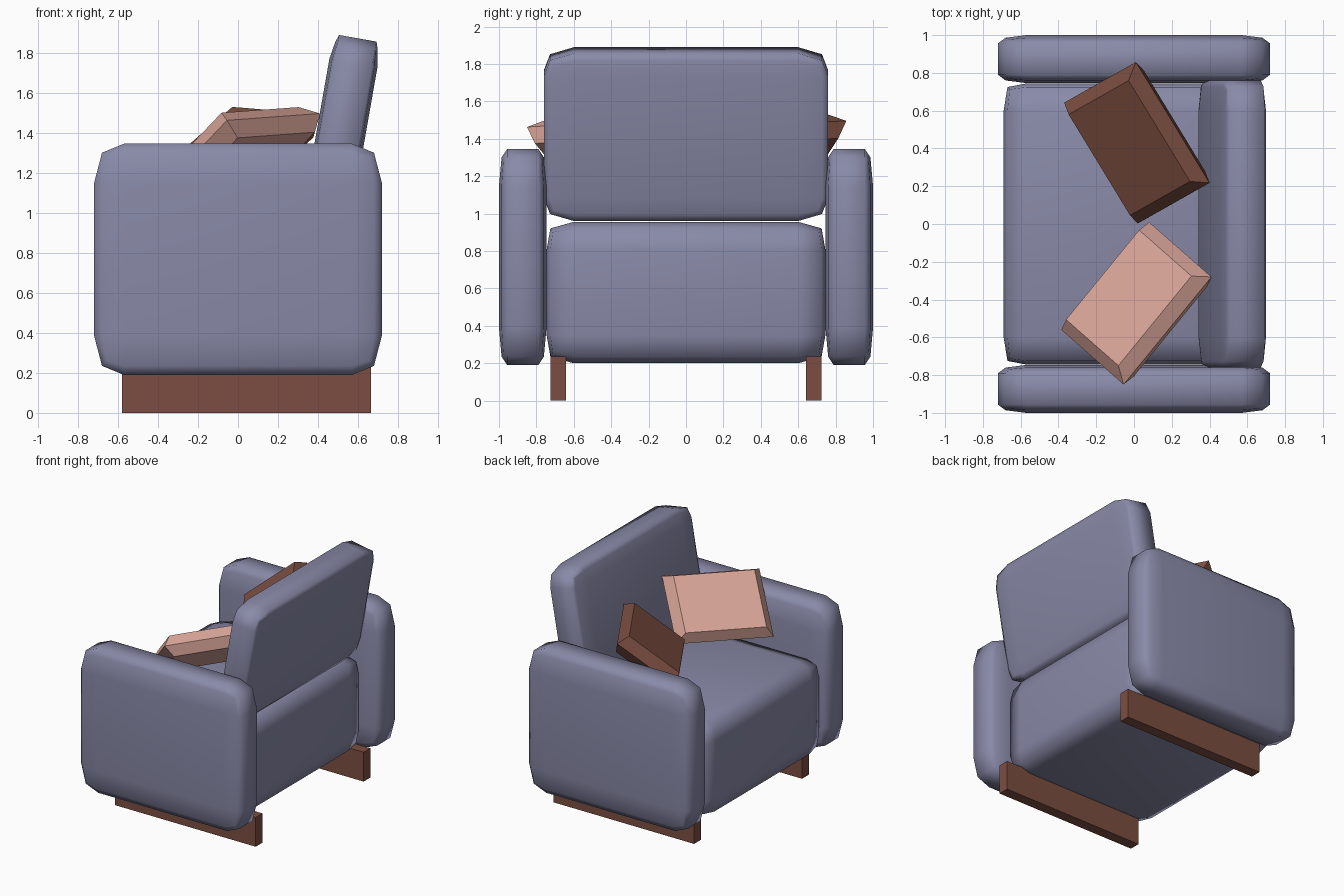
import bpy, bmesh, math
from mathutils import Vector, Matrix

if "Cube" in bpy.data.objects:
    bpy.data.objects.remove(bpy.data.objects["Cube"])


def material(name, rgb):
    m = bpy.data.materials.new(name)
    m.diffuse_color = (*rgb, 1)
    m.use_nodes = True
    m.node_tree.nodes["Principled BSDF"].inputs["Base Color"].default_value = m.diffuse_color
    return m


FABRIC = material("slate blue fabric", (0.25, 0.255, 0.39))
BROWN = material("dark brown", (0.20, 0.076, 0.053))
PINK = material("dusty pink", (0.70, 0.38, 0.32))


def finish(name, bm, mat, smooth):
    bmesh.ops.recalc_face_normals(bm, faces=bm.faces[:])
    for f in bm.faces:
        f.smooth = smooth
    me = bpy.data.meshes.new(name)
    bm.to_mesh(me)
    bm.free()
    me.materials.append(mat)
    ob = bpy.data.objects.new(name, me)
    bpy.context.collection.objects.link(ob)
    return ob


def cushion(name, centre, half, inner, drop, tilt=0.0):
    """Puffy low-poly box: 3 x 3 faces per side, edges and corners pulled in."""
    bm = bmesh.new()
    verts = {}

    def vert(idx):
        if idx not in verts:
            n = sum(i in (0, 3) for i in idx)
            co = []
            for a, i in enumerate(idx):
                s = -1 if i < 2 else 1
                if i in (1, 2):
                    co.append(s * inner[a])
                else:
                    co.append(s * (half[a] - drop[a] * (0, 0, 1, 1.6)[n]))
            verts[idx] = bm.verts.new(co)
        return verts[idx]

    for axis in range(3):
        for end in (0, 3):
            for i in range(3):
                for j in range(3):
                    quad = []
                    for p, q in ((i, j), (i + 1, j), (i + 1, j + 1), (i, j + 1)):
                        idx = [p, q]
                        idx.insert(axis, end)
                        quad.append(vert(tuple(idx)))
                    bm.faces.new(quad)
    ob = finish(name, bm, FABRIC, True)
    ob.location = centre
    ob.rotation_euler.y = tilt
    return ob


def pillow(name, corner, short_end, long_end, mat):
    """Throw pillow: rectangular rim with smaller faces in front and behind."""
    c = Vector(corner)
    u = Vector(short_end) - c
    v = Vector(long_end) - c
    lu, lv = u.length / 2, v.length / 2
    mid = c + (u + v) / 2
    u.normalize()
    n = u.cross(v).normalized()
    v = n.cross(u)
    bm = bmesh.new()
    rings = []
    for h, iu, iv in ((-0.08, 0.045, 0.062), (0, 0, 0), (0.08, 0.045, 0.062)):
        rings.append([bm.verts.new(mid + u * su * (lu - iu) + v * sv * (lv - iv) + n * h)
                      for su, sv in ((-1, -1), (1, -1), (1, 1), (-1, 1))])
    for r in (0, 1):
        for k in range(4):
            m = (k + 1) % 4
            bm.faces.new((rings[r][k], rings[r][m], rings[r + 1][m], rings[r + 1][k]))
    bm.faces.new(rings[0])
    bm.faces.new(rings[2])
    return finish(name, bm, mat, False)


# Seat block and tilted backrest
cushion("seat", (-0.055, 0, 0.578), (0.635, 0.745, 0.378), (0.51, 0.60, 0.23), (0.02, 0.02, 0.035))
cushion("backrest", (0.52, 0, 1.425), (0.122, 0.76, 0.455), (0.095, 0.60, 0.33),
        (0.014, 0.033, 0.038), math.radians(10))

# Arms and sled legs on both sides
for side, s in (("near", -1), ("far", 1)):
    cushion(side + "_arm", (0, s * 0.873, 0.768), (0.72, 0.127, 0.578), (0.57, 0.083, 0.38),
            (0.04, 0.014, 0.045))
    bm = bmesh.new()
    bmesh.ops.create_cube(bm, size=1, matrix=Matrix.Translation((0.0425, s * 0.683, 0.1175))
                          @ Matrix.Diagonal((1.245, 0.085, 0.235, 1)))
    finish(side + "_leg", bm, BROWN, False)

# Throw pillows leaning on the backrest
pillow("pink_pillow", (0.08, 0.01, 1.15), (0.41, -0.28, 1.497), (-0.385, -0.56, 1.116), PINK)
pillow("brown_pillow", (0.015, 0.0, 1.13), (0.395, 0.215, 1.46), (-0.365, 0.645, 1.17), BROWN)
